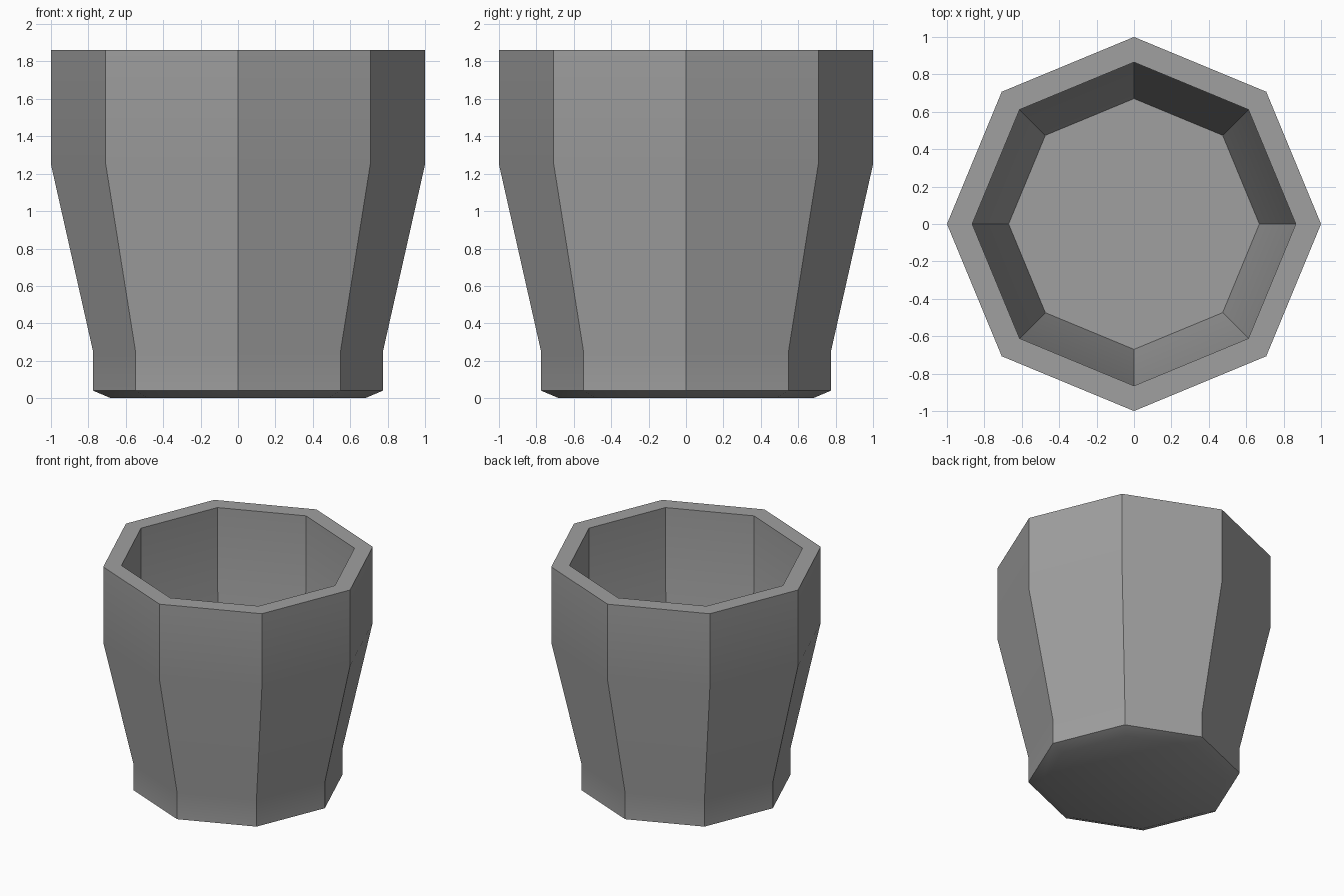
import bpy, bmesh, math

old = bpy.data.objects.get("Cube")
if old:
    bpy.data.objects.remove(old, do_unlink=True)

SIDES = 8
INNER = 0.865  # inner wall radius relative to outer wall

# Plain grey for the whole cup
grey = bpy.data.materials.new("plain_grey")
grey.use_nodes = True
color = (0.35, 0.35, 0.35, 1)
grey.diffuse_color = color
grey.node_tree.nodes["Principled BSDF"].inputs["Base Color"].default_value = color

# Radius and height, from the underside up over the rim and down inside
outer = [(0.68, 0), (0.775, 0.04), (0.775, 0.25), (1, 1.25), (1, 1.86)]
inner = [(r * INNER, z) for r, z in reversed(outer[2:])]

bm = bmesh.new()
rings = []
for r, z in outer + inner:
    ring = []
    for i in range(SIDES):
        a = math.tau * i / SIDES
        ring.append(bm.verts.new((r * math.cos(a), r * math.sin(a), z)))
    rings.append(ring)

# Walls and rim
for low, high in zip(rings, rings[1:]):
    for i in range(SIDES):
        j = (i + 1) % SIDES
        bm.faces.new((low[i], low[j], high[j], high[i]))

# Underside and inner floor
bm.faces.new(rings[0][::-1])
bm.faces.new(rings[-1])
bmesh.ops.recalc_face_normals(bm, faces=bm.faces)

mesh = bpy.data.meshes.new("cup_body")
bm.to_mesh(mesh)
bm.free()
mesh.materials.append(grey)
cup = bpy.data.objects.new("cup_body", mesh)
bpy.context.collection.objects.link(cup)

# Soft bends along the height, crisp corners between sides
bpy.ops.object.select_all(action="DESELECT")
cup.select_set(True)
bpy.context.view_layer.objects.active = cup
bpy.ops.object.shade_smooth_by_angle(angle=math.radians(30))
